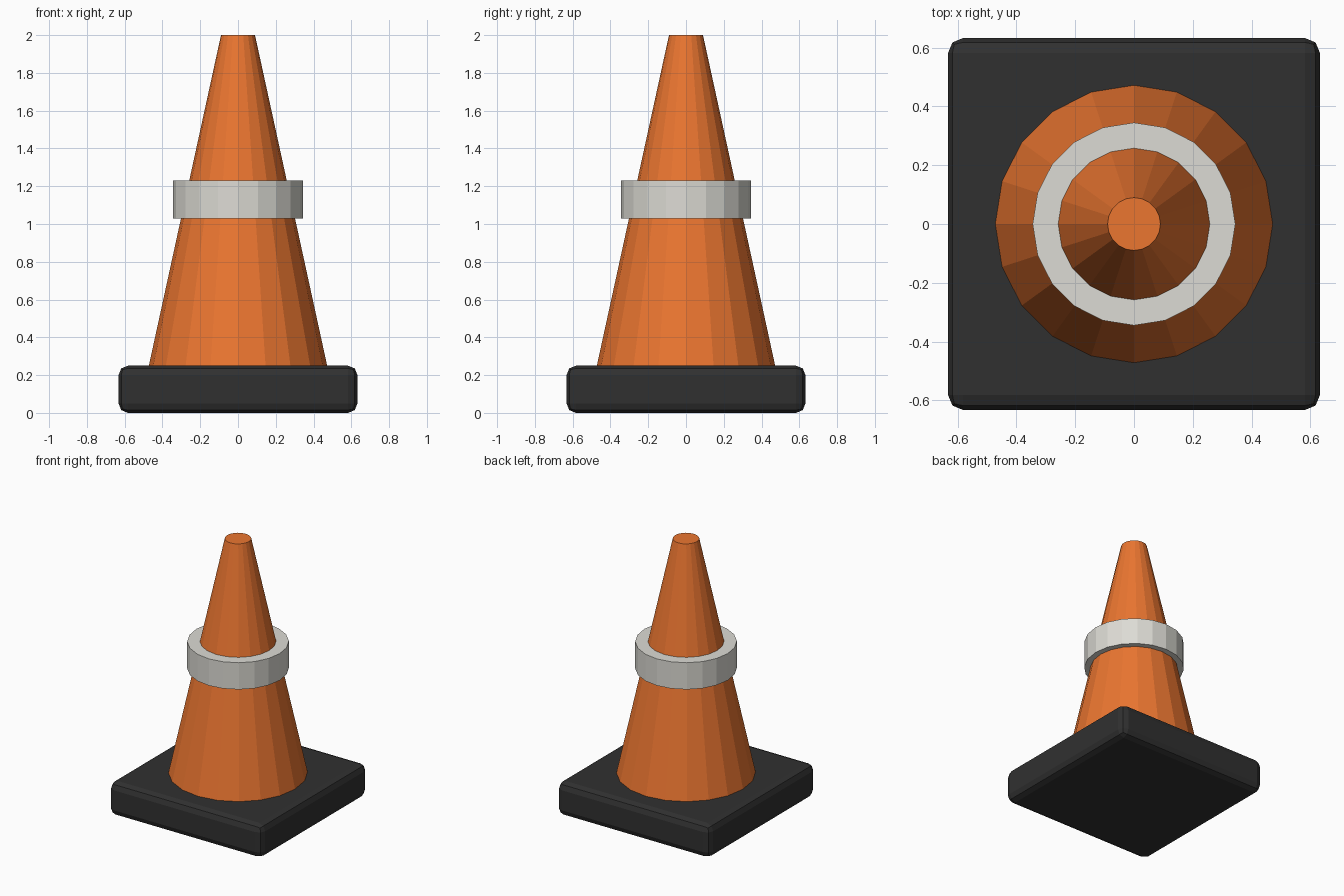
import bpy, math

if "Cube" in bpy.data.objects:
    bpy.data.objects.remove(bpy.data.objects["Cube"])


def finish(name, color):
    """Name the active object and give it a plain coloured material."""
    ob = bpy.context.object
    ob.name = ob.data.name = name
    mat = bpy.data.materials.new(name + "_colour")
    mat.diffuse_color = (*color, 1)
    mat.use_nodes = True
    mat.node_tree.nodes["Principled BSDF"].inputs["Base Color"].default_value = mat.diffuse_color
    ob.data.materials.append(mat)
    return ob


SIDES = 20

# Square rubber base with rounded edges
bpy.ops.mesh.primitive_cube_add(size=1, location=(0, 0, 0.125))
base = finish("base", (0.03, 0.03, 0.03))
base.scale = (1.265, 1.265, 0.25)
bpy.ops.object.transform_apply(location=False, rotation=False, scale=True)
bevel = base.modifiers.new("rounded_edges", 'BEVEL')
bevel.width = 0.05
bevel.segments = 2

# Tapered cone body with a flat tip
bpy.ops.mesh.primitive_cone_add(vertices=SIDES, radius1=0.472, radius2=0.09,
                                depth=1.75, location=(0, 0, 1.125))
finish("cone_body", (0.83, 0.18, 0.03))

# Pale reflective collar
bpy.ops.mesh.primitive_cylinder_add(vertices=SIDES, radius=0.345, depth=0.2,
                                    location=(0, 0, 1.13))
finish("reflective_collar", (0.72, 0.71, 0.66))
